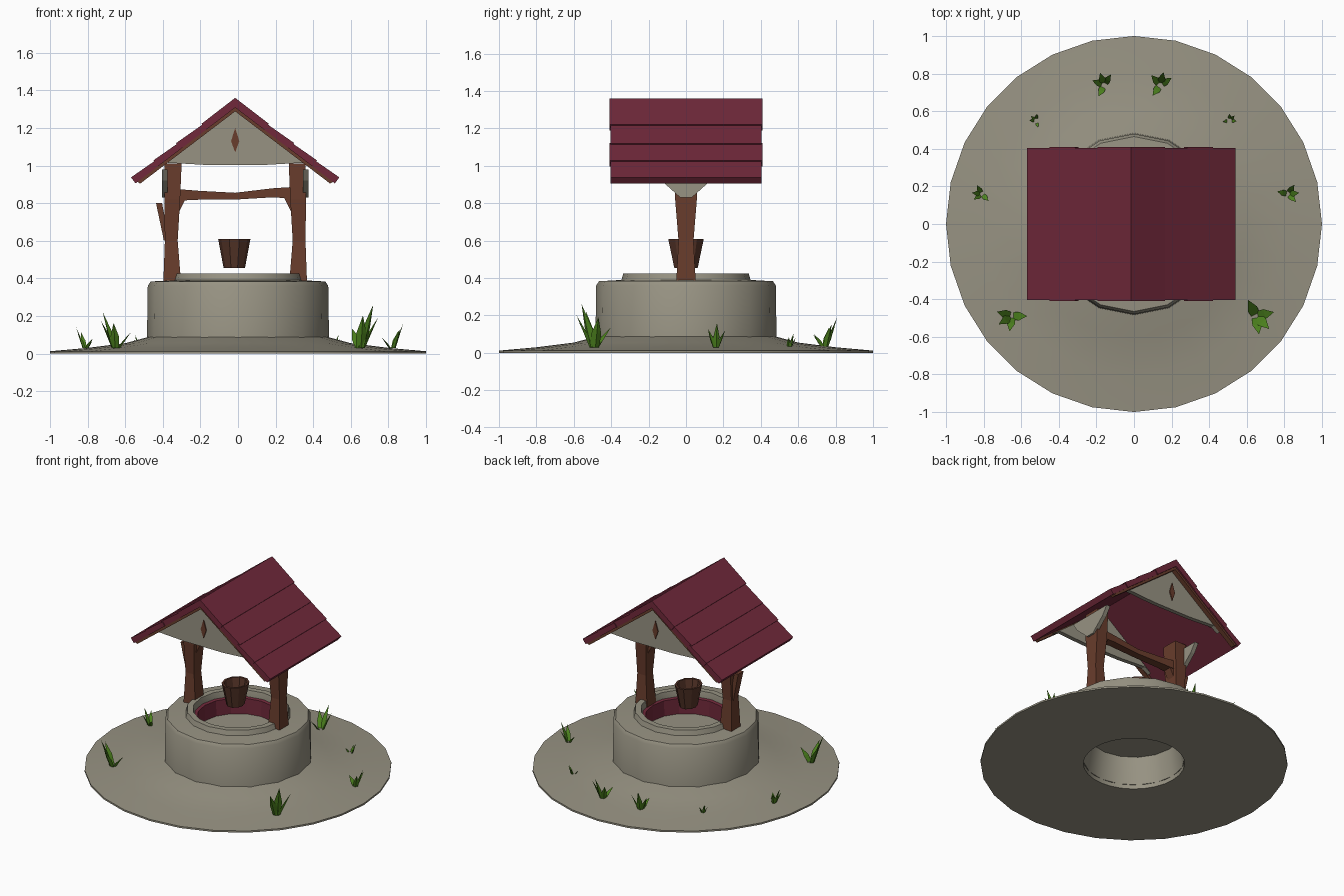
import bpy, bmesh, math, random
from mathutils import Vector

if "Cube" in bpy.data.objects:
    bpy.data.objects.remove(bpy.data.objects["Cube"])

random.seed(4)
CX = -0.015  # the roof, posts and bucket sit slightly left of centre


def material(name, rgb):
    m = bpy.data.materials.new(name)
    m.diffuse_color = (*rgb, 1)
    m.use_nodes = True
    m.node_tree.nodes["Principled BSDF"].inputs["Base Color"].default_value = m.diffuse_color
    return m


STONE = material("grey_stone", (0.31, 0.29, 0.225))
RED = material("dark_red", (0.165, 0.022, 0.043))
WOOD = material("brown_wood", (0.14, 0.046, 0.025))
DARK = material("dark_wood", (0.095, 0.036, 0.022))
GREEN = material("grass_green", (0.085, 0.26, 0.015))


def finish(name, bm, mat, smooth=None):
    bmesh.ops.recalc_face_normals(bm, faces=bm.faces)
    me = bpy.data.meshes.new(name)
    bm.to_mesh(me)
    bm.free()
    me.materials.append(mat)
    ob = bpy.data.objects.new(name, me)
    bpy.context.collection.objects.link(ob)
    if smooth:
        bpy.ops.object.select_all(action='DESELECT')
        ob.select_set(True)
        bpy.context.view_layer.objects.active = ob
        bpy.ops.object.shade_smooth_by_angle(angle=math.radians(smooth))
    return ob


def lathe(name, profile, sides, mat, smooth=None, at=(0, 0)):
    """Revolve a closed outline of (radius, z) points around a vertical axis."""
    bm = bmesh.new()
    rings = [[bm.verts.new((at[0] + r * math.cos(math.tau * i / sides),
                            at[1] + r * math.sin(math.tau * i / sides), z))
              for i in range(sides)] for r, z in profile]
    for a, b in zip(rings, rings[1:] + rings[:1]):
        for i in range(sides):
            j = (i + 1) % sides
            bm.faces.new((a[i], a[j], b[j], b[i]))
    return finish(name, bm, mat, smooth)


def prism(name, pts, a, b, mat, axis='Y'):
    """Extrude an outline: (x, z) points along y, or (y, z) points along x."""
    bm = bmesh.new()
    place = (lambda p, t: (p[0], t, p[1])) if axis == 'Y' else (lambda p, t: (t, p[0], p[1]))
    lo = [bm.verts.new(place(p, a)) for p in pts]
    hi = [bm.verts.new(place(p, b)) for p in pts]
    bm.faces.new(lo)
    bm.faces.new(hi[::-1])
    for i in range(len(pts)):
        j = (i + 1) % len(pts)
        bm.faces.new((lo[i], lo[j], hi[j], hi[i]))
    return finish(name, bm, mat)


def loft(name, sections, mat, axis='Z'):
    """Join rectangles (t, u, v, half_u, half_v) into a bar along z or x."""
    bm = bmesh.new()
    rings = []
    for t, u, v, hu, hv in sections:
        quad = [(u + su * hu, v + sv * hv) for su, sv in ((-1, -1), (1, -1), (1, 1), (-1, 1))]
        rings.append([bm.verts.new((p, q, t) if axis == 'Z' else (t, p, q)) for p, q in quad])
    for a, b in zip(rings, rings[1:]):
        for i in range(4):
            bm.faces.new((a[i], a[(i + 1) % 4], b[(i + 1) % 4], b[i]))
    bm.faces.new(rings[0])
    bm.faces.new(rings[-1])
    return finish(name, bm, mat)


# Ground mound, flat below with a hole under the well
lathe("ground_mound", [(0.33, 0.0), (1.0, 0.0), (1.0, 0.012), (0.8, 0.03), (0.6, 0.055),
                       (0.47, 0.09), (0.33, 0.1)], 28, STONE, smooth=35)

# Well wall with a raised inner rim
lathe("well_wall", [(0.485, 0.03), (0.48, 0.36), (0.465, 0.383), (0.345, 0.39), (0.335, 0.425),
                    (0.295, 0.425), (0.285, 0.375), (0.3, 0.22), (0.33, 0.03)], 16, STONE, smooth=35)

# Red lining and stone floor inside the well
lathe("well_lining", [(0.262, 0.25), (0.265, 0.378), (0.288, 0.382), (0.295, 0.25)], 16, RED)
lathe("well_floor", [(0.001, 0.272), (0.29, 0.268), (0.302, 0.22), (0.001, 0.22)], 16, STONE)

# Posts, braces and stone brackets on both sides
for s, side in ((-1, "left"), (1, "right")):
    x = CX + s * 0.335
    loft(f"{side}_post", [(0.38, x, 0, 0.047, 0.052), (0.6, x + s * 0.005, 0, 0.034, 0.04),
                          (0.82, x, 0, 0.042, 0.058), (1.01, x - s * 0.005, 0, 0.045, 0.06)], WOOD)
    prism(f"{side}_brace", [(x - s * 0.03, 0.74), (x - s * 0.03, 0.83), (x - s * 0.075, 0.83)],
          -0.03, 0.03, WOOD)
    prism(f"{side}_bracket", [(-0.03, 0.83), (0.03, 0.83), (0.13, 0.92), (0.17, 0.98), (-0.17, 0.98),
                              (-0.13, 0.92)], x + s * 0.025, x + s * 0.055, STONE, axis='X')

# Crossbeam, thinner in the middle
loft("crossbeam", [(CX - 0.37, 0, 0.845, 0.04, 0.035), (CX - 0.2, 0, 0.842, 0.03, 0.024),
                   (CX, 0, 0.837, 0.026, 0.018), (CX + 0.2, 0, 0.855, 0.03, 0.024),
                   (CX + 0.37, 0, 0.855, 0.04, 0.035)], WOOD, axis='X')
# Crank handle outside the left post
loft("crank_handle", [(0.6, CX - 0.365, 0, 0.014, 0.025), (0.8, CX - 0.405, 0, 0.016, 0.03)], WOOD)

# Gables with a small wooden diamond, and thin rafters under the roof edge
SLOPE, TOP = 0.76, 1.308
for s, end in ((-1, "front"), (1, "back")):
    y = s * 0.35
    prism(f"{end}_gable", [(CX - 0.41, 0.985), (CX - 0.36, 1.015), (CX - 0.15, 1.003), (CX + 0.15, 1.003),
                           (CX + 0.36, 1.015), (CX + 0.41, 0.985), (CX, 1.3)], y - 0.015, y + 0.015, STONE)
    prism(f"{end}_gable_diamond", [(CX, 1.07), (CX + 0.022, 1.13), (CX, 1.2), (CX - 0.022, 1.13)],
          y + s * 0.013, y + s * 0.022, WOOD)
    for d in (-1, 1):
        prism(f"{end}_rafter", [(CX, TOP), (CX + d * 0.52, TOP - 0.52 * SLOPE),
                                (CX + d * 0.505, TOP - 0.02 - 0.505 * SLOPE), (CX, TOP - 0.02)],
              s * 0.366, s * 0.4, WOOD)

# Roof: four overlapping boards per slope
CUTS = [0.0, 0.155, 0.29, 0.41, 0.53]
n = Vector((SLOPE, 1)).normalized()
for d, side in ((-1, "left"), (1, "right")):
    for k in range(4):
        a, b = max(0, CUTS[k] - 0.01), CUTS[k + 1]
        za, zb = TOP - a * SLOPE, TOP - b * SLOPE
        pts = [(a, za), (b, zb), (b + n.x * 0.04, zb + n.y * 0.04)]
        # the ridge board ends on the centre plane
        pts.append((0, 1.36) if k == 0 else (a + n.x * 0.033, za + n.y * 0.033))
        w = 0.41 - 0.006 * (k % 2)
        prism(f"{side}_roof_board", [(CX + d * px, pz) for px, pz in pts], -w, w, RED)

# Hanging bucket, hollow and slightly oval
bucket = lathe("bucket", [(0.001, 0.455), (0.066, 0.455), (0.1, 0.61), (0.084, 0.61), (0.058, 0.475),
                          (0.001, 0.475)], 10, DARK, at=(CX - 0.008, 0))
bucket.scale.x = 0.86

# Grass tufts leaning outward: (x, y, height)
TUFTS = [(-0.65, -0.49, 0.19), (0.65, -0.49, 0.23), (-0.81, 0.16, 0.11), (0.82, 0.16, 0.13),
         (-0.16, 0.74, 0.15), (0.14, 0.74, 0.16), (-0.52, 0.55, 0.07), (0.51, 0.55, 0.07)]
for x, y, h in TUFTS:
    bm = bmesh.new()
    base = Vector((x, y, 0.03))
    radial = Vector((x, y, 0)).normalized()
    side = Vector((-radial.y, radial.x, 0))
    for turn, size in ((0.0, 1.0), (0.9, 0.7), (-0.9, 0.75), (2.6, 0.45)):
        turn += random.uniform(-0.15, 0.15)
        out = radial * math.cos(turn) + side * math.sin(turn)
        across = Vector((-out.y, out.x, 0)) * h * 0.15
        tall = h * size
        root = base + out * 0.01
        mid = root + out * h * 0.15 + Vector((0, 0, tall * 0.45))
        tip = root + out * h * 0.38 + Vector((0, 0, tall))
        v = [bm.verts.new(p) for p in (root - across * 0.7, root + across * 0.7, root + out * h * 0.07,
                                       mid - across * 0.8, mid + across * 0.8, mid + out * h * 0.06, tip)]
        for f in ((0, 1, 4, 3), (1, 2, 5, 4), (2, 0, 3, 5), (3, 4, 6), (4, 5, 6), (5, 3, 6), (2, 1, 0)):
            bm.faces.new([v[i] for i in f])
    finish("grass_tuft", bm, GREEN)
